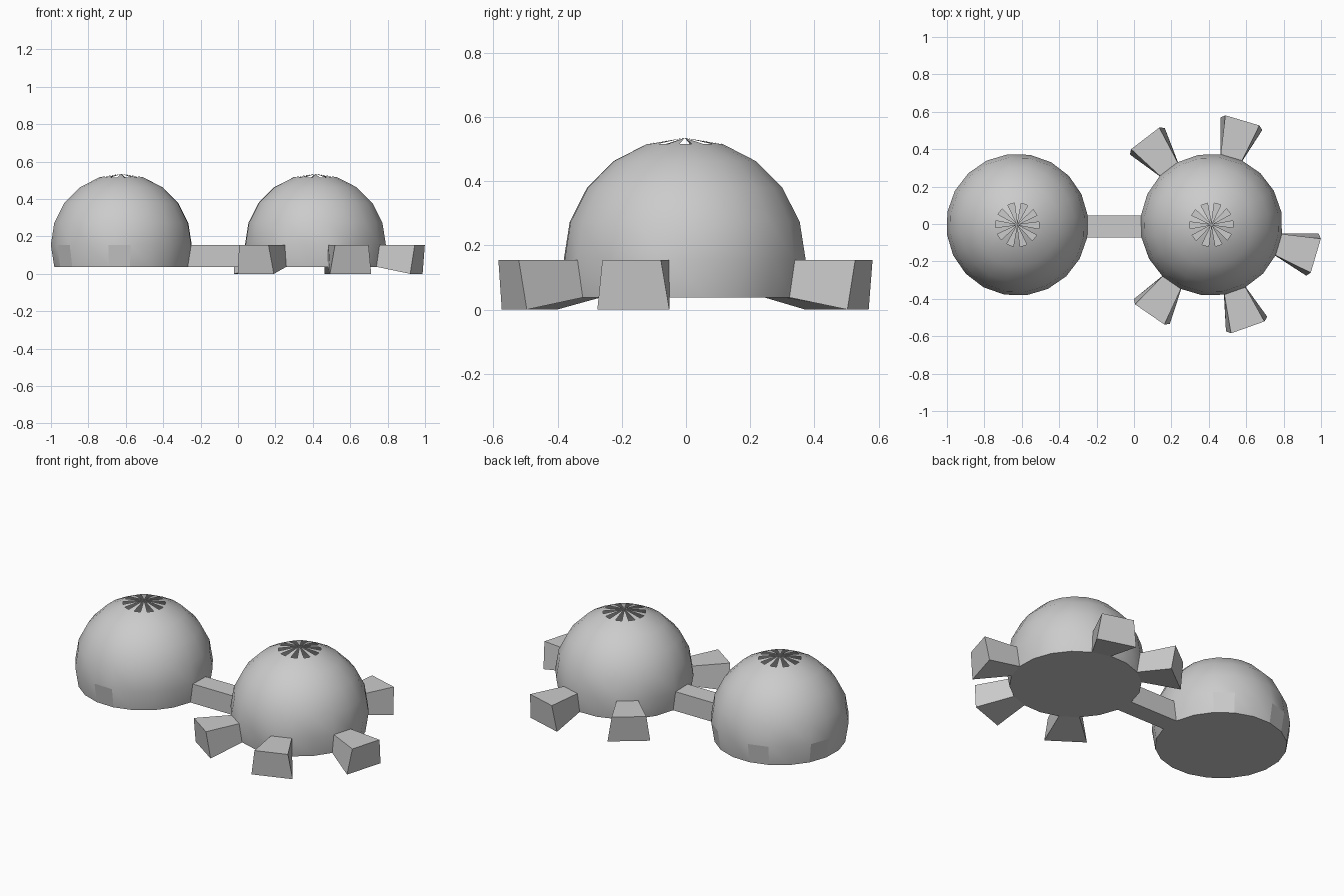
import bpy, bmesh
from math import sin, cos, atan2, radians, degrees, pi
from mathutils import Matrix, Vector

if "Cube" in bpy.data.objects:
    bpy.data.objects.remove(bpy.data.objects["Cube"])

R, CZ, SEG, CY = 0.38, 0.155, 20, -0.004
STEP = 360 / SEG


def to_object(bm, name):
    mesh = bpy.data.meshes.new(name)
    bm.to_mesh(mesh)
    bm.free()
    ob = bpy.data.objects.new(name, mesh)
    bpy.context.collection.objects.link(ob)
    return ob


def dome(name, cx, turn, open_faces, flat_faces):
    """Truncated sphere with a vented cap; open_faces are doorways (degrees)."""
    bm = bmesh.new()
    bmesh.ops.create_uvsphere(bm, u_segments=SEG, v_segments=10, radius=R)
    bmesh.ops.rotate(bm, verts=bm.verts, matrix=Matrix.Rotation(radians(STEP / 2), 3, 'Z'))
    # cut away everything below the ring at -18 degrees
    low = [v for v in bm.verts if v.co.z < -R * sin(radians(25))]
    bmesh.ops.delete(bm, geom=low, context='VERTS')
    rim = [e for e in bm.edges if e.is_boundary]
    remove = []
    for f in bm.faces:
        f.smooth = True
        c = f.calc_center_median()
        k = round(degrees(atan2(c.y, c.x)) / STEP) % SEG
        if len(f.verts) == 3 and k % 2 == 0:
            remove.append(f)                      # roof vents
        elif c.z < 0:                             # wall band
            if k * STEP in open_faces:
                remove.append(f)
            elif k * STEP in flat_faces:
                f.smooth = False
    base = bmesh.ops.contextual_create(bm, geom=rim)['faces']
    for f in base:
        f.smooth = False
    bmesh.ops.delete(bm, geom=remove, context='FACES_ONLY')
    bmesh.ops.recalc_face_normals(bm, faces=bm.faces)
    if base[0].normal.z > 0:
        bmesh.ops.reverse_faces(bm, faces=bm.faces)
    for e in base[0].edges:
        e.smooth = False
    bm.transform(Matrix.Translation((cx, CY, CZ)) @ Matrix.Rotation(radians(turn), 4, 'Z'))
    return to_object(bm, name)


def doorway(cx, turn, deg):
    """Four corners of a wall-band face, counter-clockwise seen from outside."""
    pts = []
    for da, lat in ((-1, -18), (1, -18), (1, 0), (-1, 0)):
        a, t = radians(deg + turn + da * STEP / 2), radians(lat)
        pts.append(Vector((cx + R * cos(t) * cos(a), CY + R * cos(t) * sin(a), CZ + R * sin(t))))
    return pts


def arm_end(cx, turn, deg):
    """Flared outer end of an arm."""
    a = radians(deg + turn)
    out, side = Vector((cos(a), sin(a), 0)), Vector((-sin(a), cos(a), 0))
    c = Vector((cx, CY, 0))
    return [c + out * r + side * s + Vector((0, 0, z))
            for r, s, z in ((0.563, -0.117, 0), (0.563, 0.117, 0),
                            (0.582, 0.095, CZ), (0.582, -0.095, CZ))]


def tube(name, inner, outer, cap):
    bm = bmesh.new()
    a = [bm.verts.new(p) for p in inner]
    b = [bm.verts.new(p) for p in outer]
    for i in range(4):
        j = (i + 1) % 4
        bm.faces.new((a[i], a[j], b[j], b[i]))
    if cap:
        bm.faces.new(b)
    # make sure the sides point outwards
    bm.normal_update()
    mid = sum((v.co for v in bm.verts), Vector()) / 8
    for f in list(bm.faces):
        if f.normal.dot(f.calc_center_median() - mid) < 0:
            f.normal_flip()
    return to_object(bm, name)


LEFT, RIGHT = (-0.624, -1.5), (0.414, 1.5)
ARMS = [72, 126, 234, 288, 342]

# two domes
dome("left_dome", *LEFT, [0], [54, 108, 162, 216, 270])
dome("right_dome", *RIGHT, ARMS + [180], [])

# passage between the domes
p = doorway(*LEFT, 0)
tube("passage", doorway(*RIGHT, 180), [p[1], p[0], p[3], p[2]], False)

# flared arms around the right dome
for i, deg in enumerate(ARMS):
    tube(f"arm_{i + 1}", doorway(*RIGHT, deg), arm_end(*RIGHT, deg), True)
